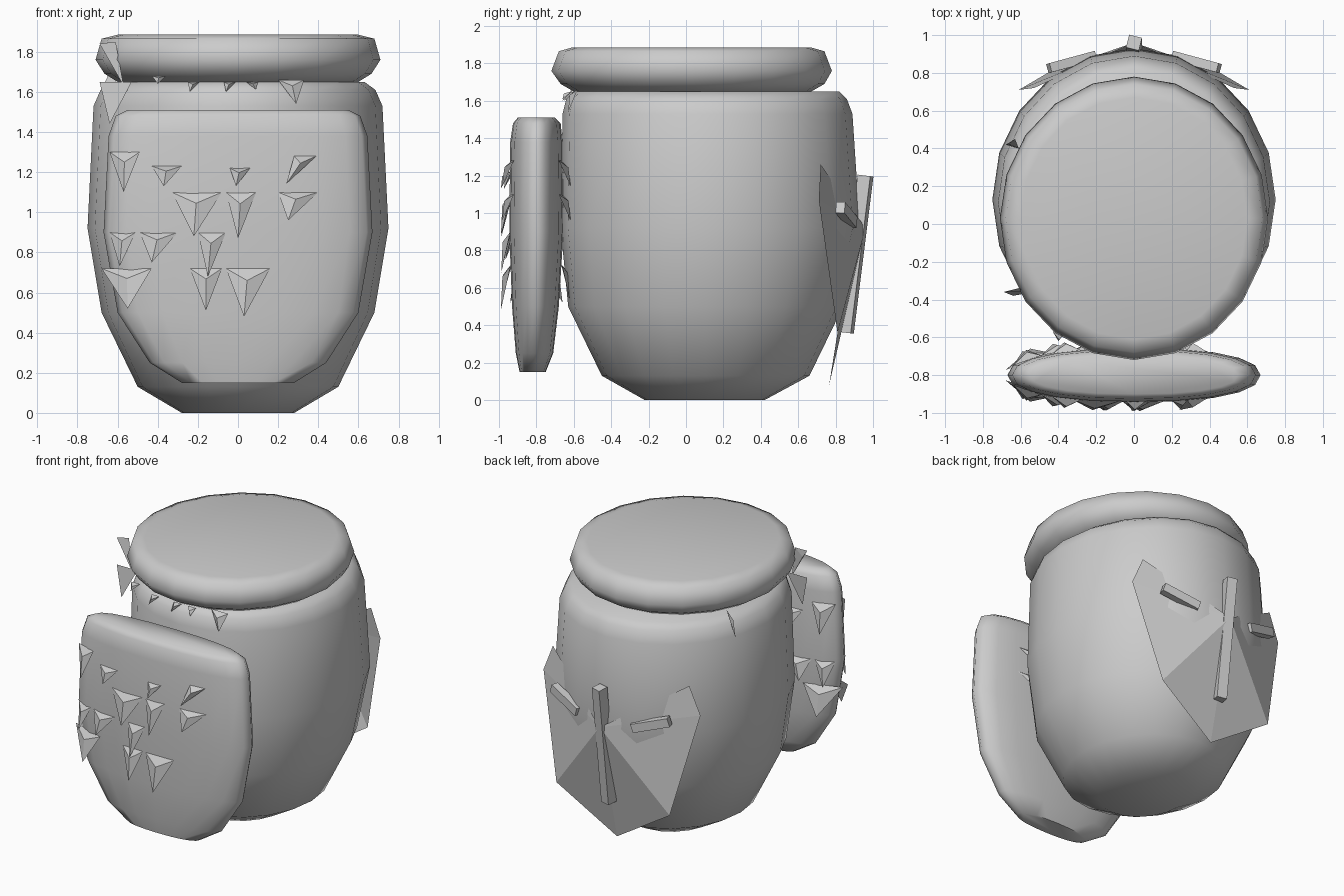
import bpy, bmesh, math
from mathutils import Vector

if "Cube" in bpy.data.objects:
    bpy.data.objects.remove(bpy.data.objects["Cube"])


def finish(name, bm, smooth=None):
    bmesh.ops.recalc_face_normals(bm, faces=bm.faces)
    me = bpy.data.meshes.new(name)
    bm.to_mesh(me)
    bm.free()
    ob = bpy.data.objects.new(name, me)
    bpy.context.collection.objects.link(ob)
    if smooth:
        bpy.ops.object.select_all(action='DESELECT')
        ob.select_set(True)
        bpy.context.view_layer.objects.active = ob
        bpy.ops.object.shade_smooth_by_angle(angle=math.radians(smooth))
    return ob


def spow(v, e):
    return math.copysign(abs(v) ** e, v)


def loft(name, sections, n=20, power=2.0):
    """Stack of oval rings: (z, x radius, y min, y max)."""
    bm = bmesh.new()
    rings = []
    for z, rx, y0, y1 in sections:
        cy, ry = (y0 + y1) / 2, (y1 - y0) / 2
        angles = [2 * math.pi * i / n for i in range(n)]
        rings.append([bm.verts.new((rx * spow(math.cos(a), 2 / power),
                                    cy + ry * spow(math.sin(a), 2 / power), z)) for a in angles])
    for r0, r1 in zip(rings, rings[1:]):
        for i in range(n):
            j = (i + 1) % n
            bm.faces.new((r0[i], r0[j], r1[j], r1[i]))
    bm.faces.new(rings[0])
    bm.faces.new(rings[-1])
    return finish(name, bm, 60)


def bar(name, p, q, w, d, out=(0, 1, 0)):
    """Square bar from p to q."""
    p, q = Vector(p), Vector(q)
    ax = (q - p).normalized()
    u = ax.cross(Vector(out)).normalized()
    v = u.cross(ax)
    bm = bmesh.new()
    for end in (p, q):
        for a, b in ((-1, -1), (1, -1), (1, 1), (-1, 1)):
            bm.verts.new(end + u * a * w / 2 + v * b * d / 2)
    bmesh.ops.convex_hull(bm, input=bm.verts[:])
    bmesh.ops.dissolve_limit(bm, angle_limit=0.02, verts=bm.verts[:], edges=bm.edges[:])
    return finish(name, bm)


def tuft(bm, a, b, tip, out):
    """Small pointed tuft: top edge a-b, raised ridge, tip standing off the surface."""
    a, b, tip, out = Vector(a), Vector(b), Vector(tip), Vector(out)
    ridge = (a + b) / 2 * 0.75 + tip * 0.25 + out * 0.03
    va, vb, vt, vr = [bm.verts.new(c) for c in (a, b, tip, ridge)]
    for f in ((va, vr, vt), (vr, vb, vt), (va, vb, vr), (va, vt, vb)):
        bm.faces.new(f)


# main barrel, lid and front pocket
loft("body", [(0, .28, -.22, .42), (.13, .5, -.45, .66), (.5, .68, -.63, .84),
              (.92, .75, -.67, .93), (1.53, .72, -.66, .89), (1.61, .685, -.64, .86),
              (1.65, .63, -.6, .82)])
loft("lid", [(1.65, .6, -.6, .67), (1.69, .665, -.67, .74), (1.76, .71, -.72, .78),
             (1.865, .68, -.68, .74), (1.885, .6, -.61, .67)])
loft("pocket", [(.15, .28, -.89, -.75), (.25, .44, -.91, -.71), (.5, .6, -.93, -.68),
                (.9, .67, -.945, -.655), (1.38, .645, -.94, -.66), (1.48, .61, -.925, -.67),
                (1.51, .55, -.9, -.7)], power=2.3)

# tufts on both faces of the pocket: left x, right x, top z, tip x, tip z
POCKET = [(-.64, -.49, 1.30, -.57, 1.10), (-.43, -.28, 1.23, -.37, 1.13),
          (-.04, .06, 1.22, -.01, 1.13), (.28, .39, 1.28, .24, 1.14),
          (-.33, -.08, 1.10, -.22, .88), (-.06, .09, 1.10, 0, .87),
          (.20, .40, 1.10, .25, .96), (-.64, -.51, .90, -.59, .73),
          (-.49, -.30, .90, -.43, .75), (-.20, -.06, .90, -.15, .68),
          (-.68, -.43, .72, -.55, .52), (-.24, -.08, .72, -.16, .51),
          (-.06, .16, .72, .03, .48)]


def depth(x):
    return .14 * (1 - min(abs(x) / .67, .99) ** 2.3) ** (1 / 2.3)


for name, s in (("pocket_tufts", -1), ("pocket_rear_tufts", 1)):
    bm = bmesh.new()
    for x0, x1, z, tx, tz in POCKET:
        tuft(bm, (x0, -.8 + s * depth(x0), z), (x1, -.8 + s * depth(x1), z),
             (tx, -.8 + s * (depth(tx) + .05), tz), (0, s, 0))
    finish(name, bm)

# tufts around the rim, under the lid
bm = bmesh.new()
for x0, x1, y, z, tx, tz in ((-.25, -.19, -.6, 1.65, -.24, 1.60), (-.07, -.01, -.61, 1.65, -.06, 1.60),
                             (.04, .1, -.61, 1.65, .09, 1.61), (.2, .33, -.58, 1.66, .29, 1.54),
                             (-.43, -.36, -.57, 1.68, -.4, 1.64)):
    tuft(bm, (x0, y, z), (x1, y, z), (tx, y - .05, tz), (0, -1, 0))
for a, b, tip in (((-.69, -.36, 1.84), (-.61, -.34, 1.85), (-.57, -.36, 1.63)),
                  ((-.69, -.36, 1.65), (-.53, -.36, 1.65), (-.64, -.38, 1.44)),
                  ((-.61, .4, 1.65), (-.63, .45, 1.72), (-.68, .42, 1.52))):
    tuft(bm, a, b, tip, (-1, 0, 0))
finish("rim_tufts", bm)

# folded back panel: facets fanning out from a raised centre
half = [(.53, .72, 1.26), (.61, .71, 1.07), (.44, .81, .36)]
outline = half + [(0, .765, .08)] + [(-x, y, z) for x, y, z in reversed(half)]
bm = bmesh.new()
apex = bm.verts.new((0, .96, .92))
vs = [bm.verts.new(c) for c in outline]
for v0, v1 in zip(vs, vs[1:]):
    bm.faces.new((apex, v0, v1))
finish("back_panel", bm)

# bars crossing the back panel
bar("back_spine", (0, .96, 1.2), (0, .855, .36), .07, .07, (.25, 1, 0))
for side, s in (("right", 1), ("left", -1)):
    bar("back_bar_" + side, (s * .45, .825, 1.03), (s * .21, .89, .95), .06, .05, (s * .3, 1, 0))
